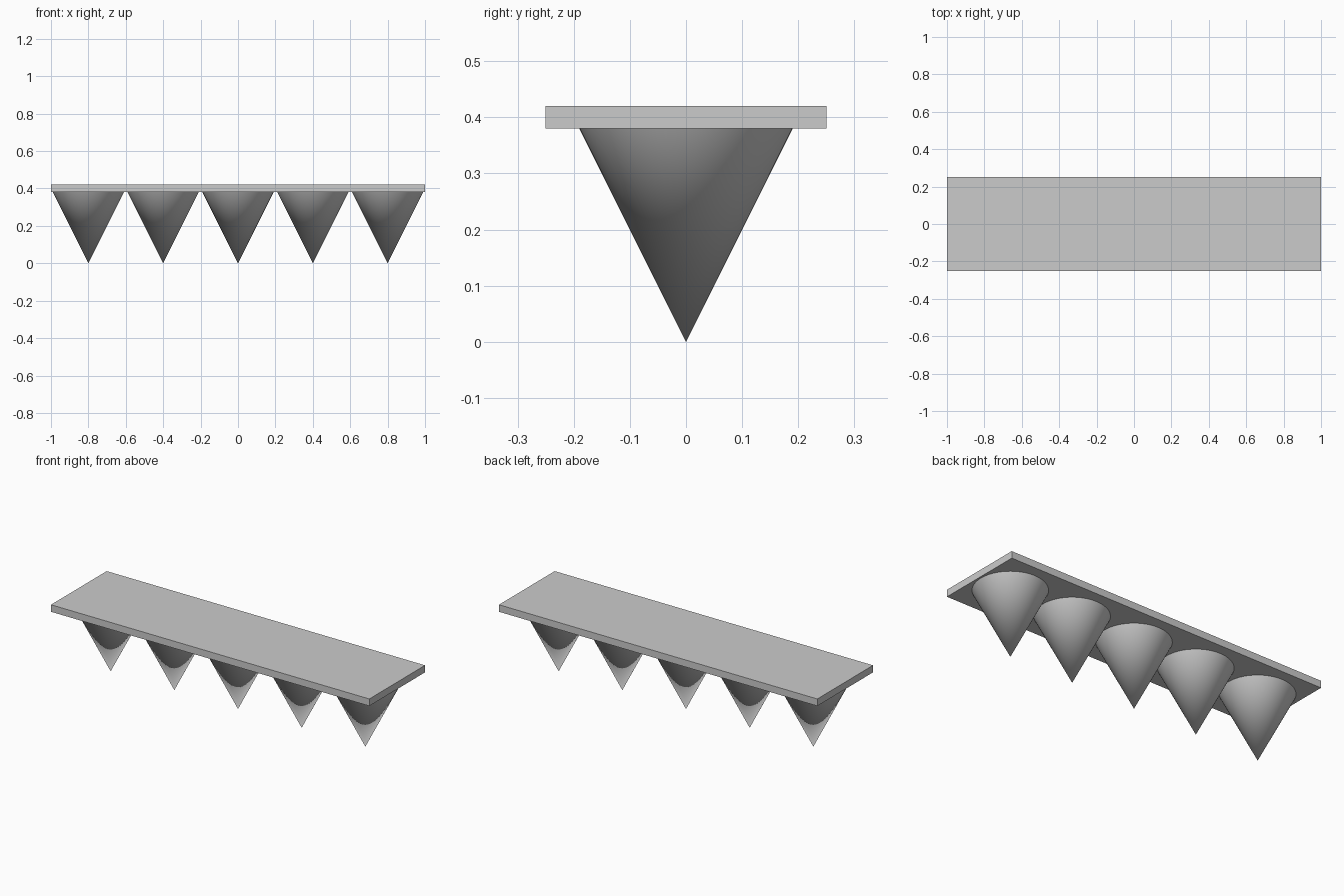
import bpy
import math

if "Cube" in bpy.data.objects:
    bpy.data.objects.remove(bpy.data.objects["Cube"])

PLATE_MID = 0.40
CONE_RADIUS = 0.20
SPACING = 0.40

# Flat rectangular top plate
bpy.ops.mesh.primitive_cube_add(size=1, location=(0, 0, PLATE_MID))
plate = bpy.context.object
plate.name = "top_plate"
plate.scale = (2.0, 0.5, 0.04)
bpy.ops.object.transform_apply(location=False, rotation=False, scale=True)

# Row of five downward-pointing cones, bases sunk into the plate
for i in range(5):
    bpy.ops.mesh.primitive_cone_add(
        vertices=64, radius1=0, radius2=CONE_RADIUS, depth=PLATE_MID,
        location=((i - 2) * SPACING, 0, PLATE_MID / 2))
    cone = bpy.context.object
    cone.name = f"cone_{i + 1}"
    bpy.ops.object.shade_smooth_by_angle(angle=math.radians(30))
